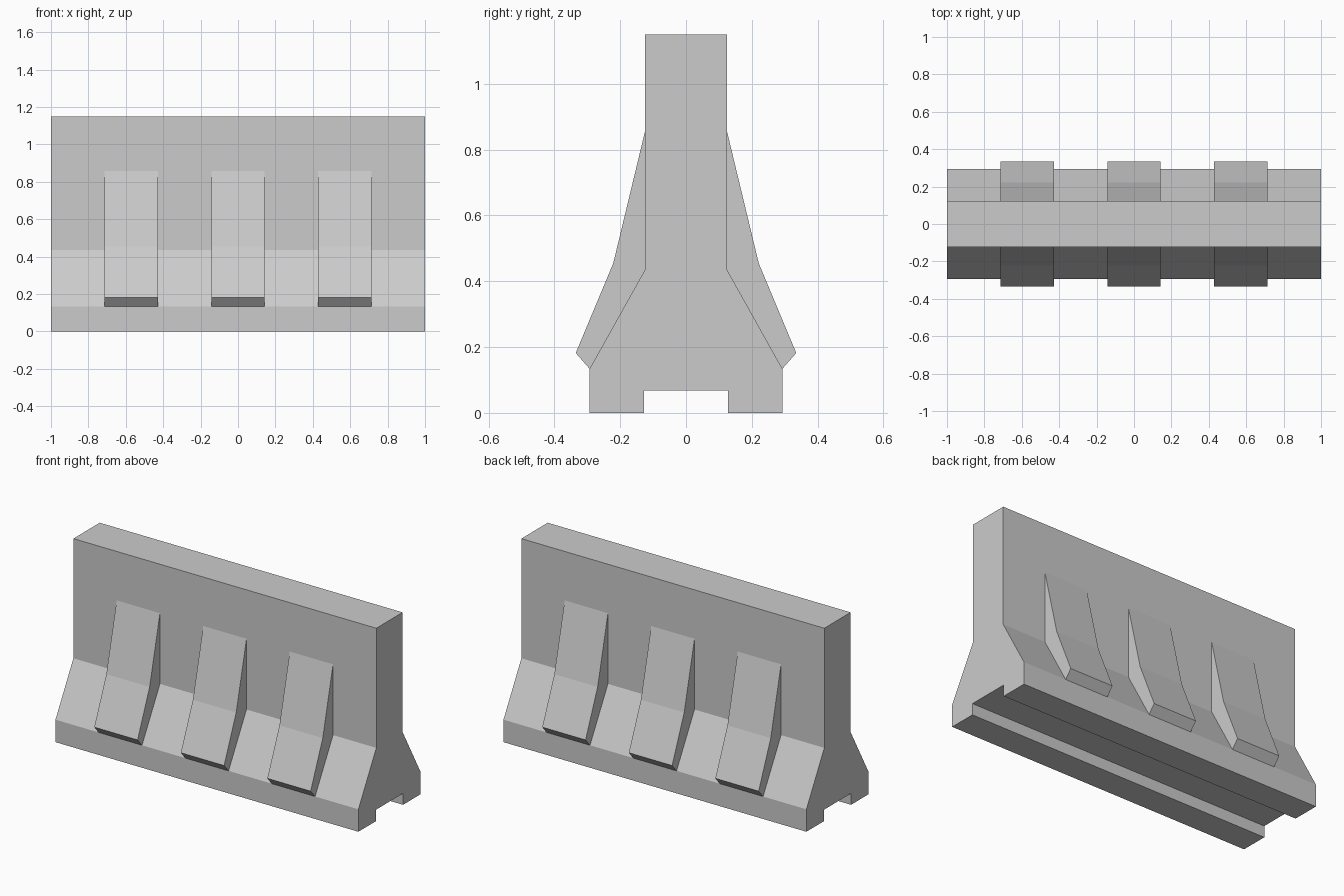
import bpy, bmesh

if "Cube" in bpy.data.objects:
    bpy.data.objects.remove(bpy.data.objects["Cube"])


def extrude_profile(name, points, x0, x1):
    """Extrude a closed (y, z) profile along x into a solid object."""
    bm = bmesh.new()
    face = bm.faces.new([bm.verts.new((x0, y, z)) for y, z in points])
    ext = bmesh.ops.extrude_face_region(bm, geom=[face])
    verts = [g for g in ext["geom"] if isinstance(g, bmesh.types.BMVert)]
    bmesh.ops.translate(bm, verts=verts, vec=(x1 - x0, 0, 0))
    bmesh.ops.recalc_face_normals(bm, faces=bm.faces[:])
    mesh = bpy.data.meshes.new(name)
    bm.to_mesh(mesh)
    bm.free()
    obj = bpy.data.objects.new(name, mesh)
    bpy.context.collection.objects.link(obj)
    return obj


# Barrier wall: half profile mirrored, with a channel along the underside
half = [(0.128, 0.068), (0.128, 0), (0.293, 0), (0.293, 0.134),
        (0.124, 0.436), (0.124, 1.15)]
profile = half + [(-y, z) for y, z in reversed(half)]
extrude_profile("barrier_wall", profile, -1, 1)

# Buttress ribs: three per side, their inner edge sunk into the wall
rib = [(0.124, 0.858), (0.221, 0.455), (0.335, 0.182), (0.293, 0.134),
       (0.26, 0.134), (0.10, 0.43), (0.10, 0.858)]
rib_width = 2 / 7
for side, label in ((-1, "front"), (1, "back")):
    for i in range(3):
        cx = (i - 1) * 2 * rib_width
        extrude_profile(f"{label}_rib_{i + 1}", [(side * y, z) for y, z in rib],
                        cx - rib_width / 2, cx + rib_width / 2)
